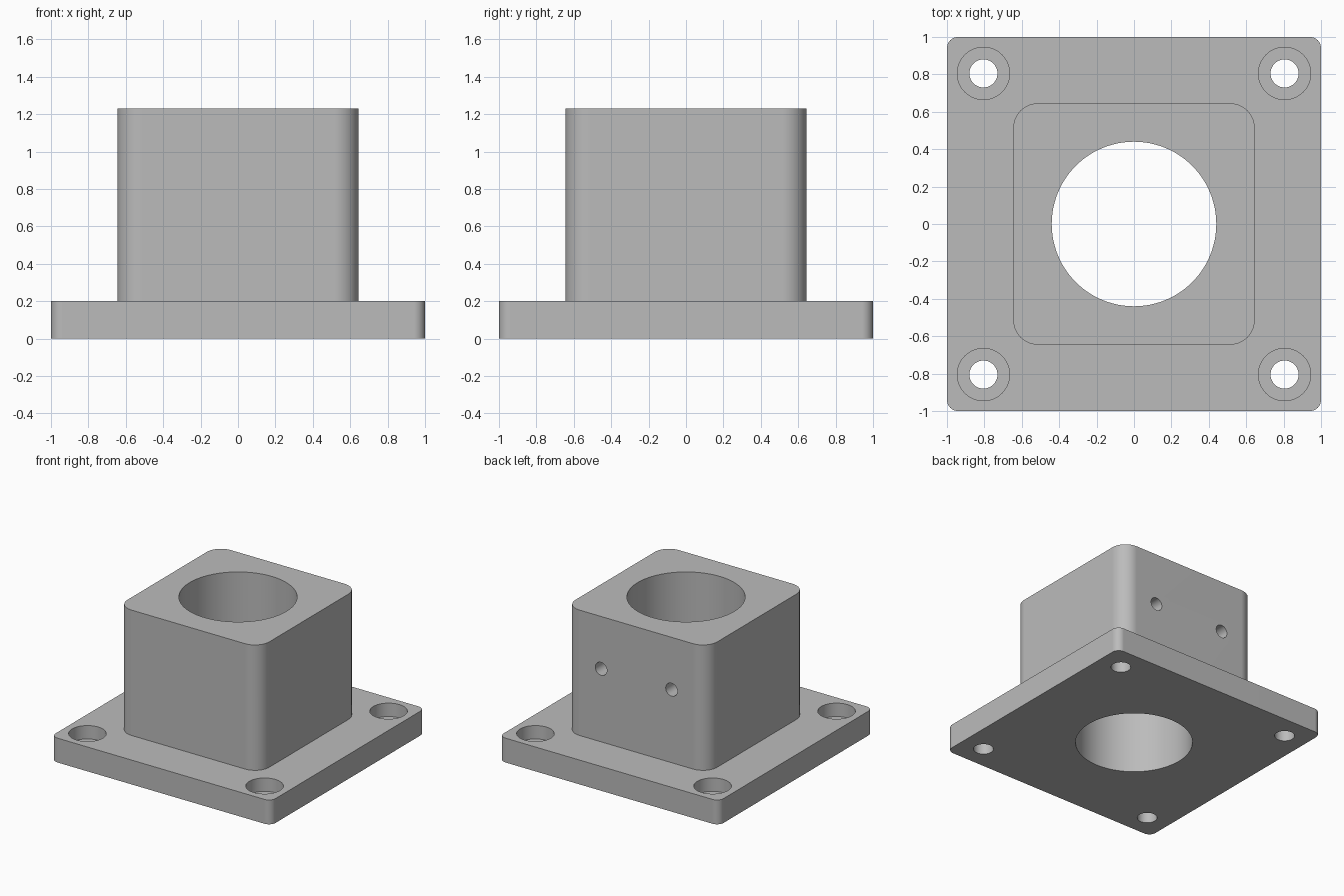
import bpy
import bmesh
import math
from mathutils import Matrix

default = bpy.data.objects.get("Cube")
if default:
    bpy.data.objects.remove(default, do_unlink=True)

# Main dimensions
PLATE_TOP, TOTAL = 0.2, 1.23
TOWER_HALF = 0.645
BOLT_POS = 0.805
BORE_R = 0.44

grey = bpy.data.materials.new("plain grey")
grey.use_nodes = True
colour = (0.5, 0.5, 0.5, 1)
grey.diffuse_color = colour
grey.node_tree.nodes["Principled BSDF"].inputs["Base Color"].default_value = colour


def to_object(name, bm):
    mesh = bpy.data.meshes.new(name)
    bm.to_mesh(mesh)
    bm.free()
    mesh.materials.append(grey)
    ob = bpy.data.objects.new(name, mesh)
    bpy.context.collection.objects.link(ob)
    return ob


def rounded_block(name, half, z0, z1, radius):
    """Square block with rounded vertical edges."""
    bm = bmesh.new()
    bmesh.ops.create_cube(bm, size=1)
    bmesh.ops.scale(bm, vec=(2 * half, 2 * half, z1 - z0), verts=bm.verts)
    bmesh.ops.translate(bm, vec=(0, 0, (z0 + z1) / 2), verts=bm.verts)
    upright = [e for e in bm.edges
               if abs(e.verts[0].co.z - e.verts[1].co.z) > 0.01]
    bmesh.ops.bevel(bm, geom=upright, offset=radius, segments=12,
                    profile=0.5, affect='EDGES')
    return to_object(name, bm)


def cylinder(bm, radius, depth, centre, segments=48, axis='Z'):
    matrix = Matrix.Translation(centre)
    if axis == 'Y':
        matrix = matrix @ Matrix.Rotation(math.pi / 2, 4, 'X')
    bmesh.ops.create_cone(bm, cap_ends=True, segments=segments, radius1=radius,
                          radius2=radius, depth=depth, matrix=matrix)


def combine(target, tool, operation):
    """Apply a boolean and remove the tool object."""
    mod = target.modifiers.new(operation.lower(), 'BOOLEAN')
    mod.operation = operation
    mod.solver = 'EXACT'
    mod.object = tool
    tool.hide_render = True
    bpy.context.view_layer.objects.active = target
    bpy.ops.object.modifier_apply(modifier=mod.name)
    bpy.data.objects.remove(tool, do_unlink=True)


# Base plate with square tower
body = rounded_block("flanged_housing", 1, 0, PLATE_TOP, 0.06)
tower = rounded_block("tower", TOWER_HALF, PLATE_TOP / 2, TOTAL, 0.13)
combine(body, tower, 'UNION')

# Central bore, corner bolt holes and blind holes in the back
bm = bmesh.new()
cylinder(bm, BORE_R, 2 * TOTAL, (0, 0, TOTAL / 2), 96)
for sx in (-1, 1):
    for sy in (-1, 1):
        cylinder(bm, 0.075, 1, (sx * BOLT_POS, sy * BOLT_POS, 0))
    cylinder(bm, 0.053, 0.5, (sx * 0.32, TOWER_HALF, 0.8), 32, 'Y')
combine(body, to_object("hole_cutter", bm), 'DIFFERENCE')

# Counterbores around the bolt holes
bm = bmesh.new()
for sx in (-1, 1):
    for sy in (-1, 1):
        cylinder(bm, 0.14, 0.22, (sx * BOLT_POS, sy * BOLT_POS, PLATE_TOP))
combine(body, to_object("counterbore_cutter", bm), 'DIFFERENCE')

# Smooth round walls, crisp rims
bpy.ops.object.select_all(action='DESELECT')
body.select_set(True)
bpy.context.view_layer.objects.active = body
bpy.ops.object.shade_smooth_by_angle(angle=math.radians(30))
weighted = body.modifiers.new("even_shading", 'WEIGHTED_NORMAL')
weighted.keep_sharp = True
